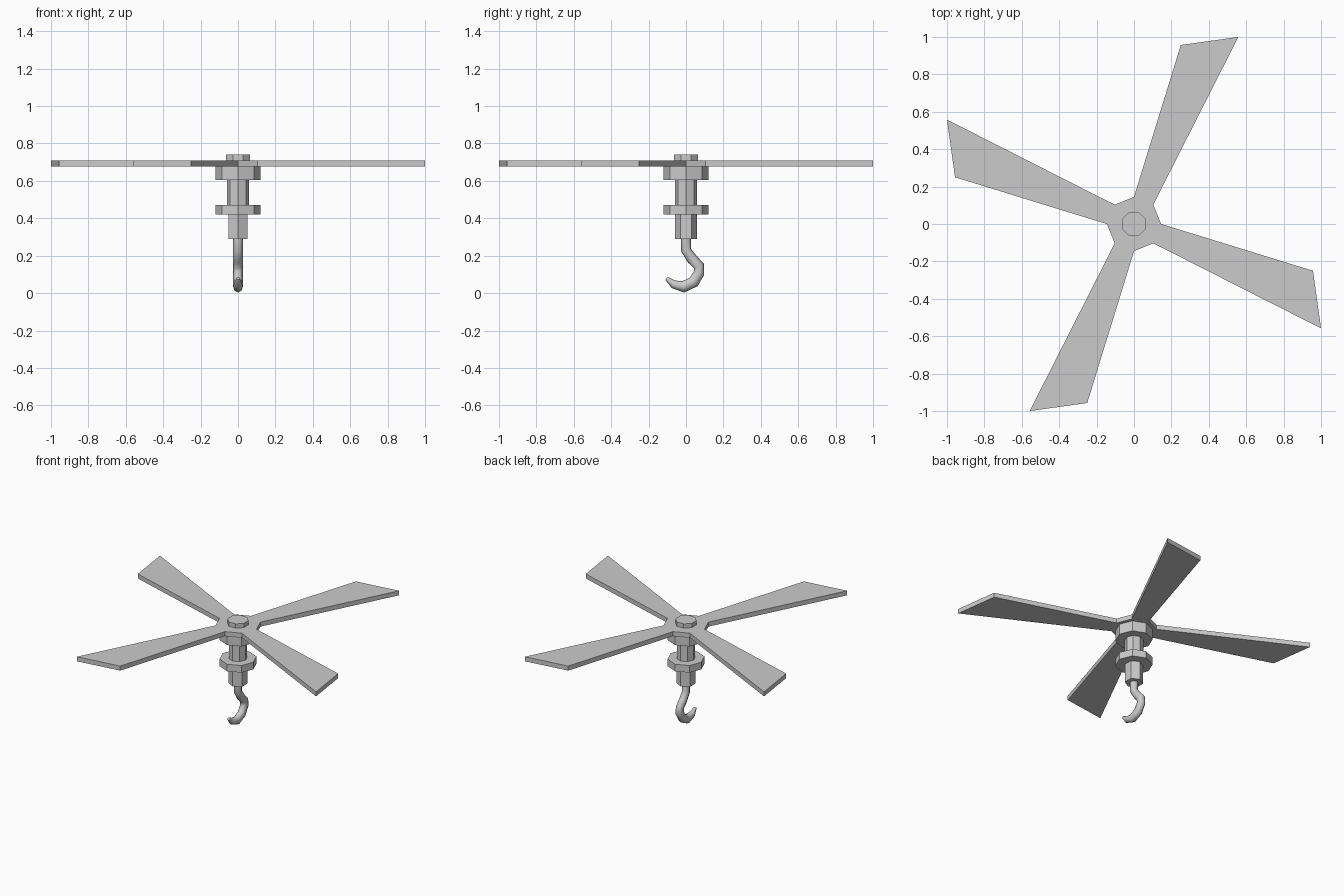
import bpy, bmesh
from math import sin, cos, pi
from mathutils import Vector

if "Cube" in bpy.data.objects:
    bpy.data.objects.remove(bpy.data.objects["Cube"])


def add_object(name, bm):
    bmesh.ops.recalc_face_normals(bm, faces=bm.faces)
    mesh = bpy.data.meshes.new(name)
    bm.to_mesh(mesh)
    bm.free()
    obj = bpy.data.objects.new(name, mesh)
    bpy.context.collection.objects.link(obj)
    return obj


def skin_rings(name, rings):
    """Bridge equal-sized rings of points and cap both ends."""
    bm = bmesh.new()
    loops = [[bm.verts.new(p) for p in ring] for ring in rings]
    n = len(loops[0])
    for a, b in zip(loops, loops[1:]):
        for i in range(n):
            j = (i + 1) % n
            bm.faces.new((a[i], a[j], b[j], b[i]))
    bm.faces.new(loops[0][::-1])
    bm.faces.new(loops[-1])
    return add_object(name, bm)


def prism(name, radius, z0, z1, sides=8, turn=0.0):
    angles = [turn + 2 * pi * i / sides for i in range(sides)]
    return skin_rings(name, [[(radius * cos(a), radius * sin(a), z) for a in angles]
                             for z in (z0, z1)])


# Four flared blades cut as one flat plate
outline = []
points = [(0, 0.145), (0.25, 0.957), (0.558, 1.0), (0.103, 0.103)]
for _ in range(4):
    outline += points
    points = [(y, -x) for x, y in points]
skin_rings("rotor_blades", [[(x, y, z) for x, y in outline] for z in (0.678, 0.71)])

# Stacked shaft, collars and cap
prism("top_cap", 0.069, 0.71, 0.74, turn=pi / 8)
prism("upper_collar", 0.12, 0.605, 0.678)
prism("upper_shaft", 0.06, 0.47, 0.605)
prism("lower_collar", 0.12, 0.42, 0.47)
prism("lower_shaft", 0.06, 0.29, 0.42, sides=6, turn=pi / 2)

# Hook swept along a path of (y, z, radius)
path = [(0, 0.295, 0.027), (0, 0.23, 0.027), (0.033, 0.182, 0.029),
        (0.069, 0.145, 0.029), (0.07, 0.107, 0.029), (0.041, 0.06, 0.031),
        (-0.014, 0.034, 0.031), (-0.067, 0.047, 0.022), (-0.104, 0.079, 0.010)]
centres = [Vector((0, y, z)) for y, z, _ in path]
rings = []
for i, c in enumerate(centres):
    tangent = (centres[min(i + 1, len(path) - 1)] - centres[max(i - 1, 0)]).normalized()
    side = Vector((1, 0, 0))
    out = tangent.cross(side)
    r = path[i][2]
    rings.append([c + side * min(r, 0.026) * cos(a) + out * r * sin(a)
                  for a in (2 * pi * k / 8 for k in range(8))])
hook = skin_rings("hook", rings)
for face in hook.data.polygons:
    face.use_smooth = len(face.vertices) == 4
